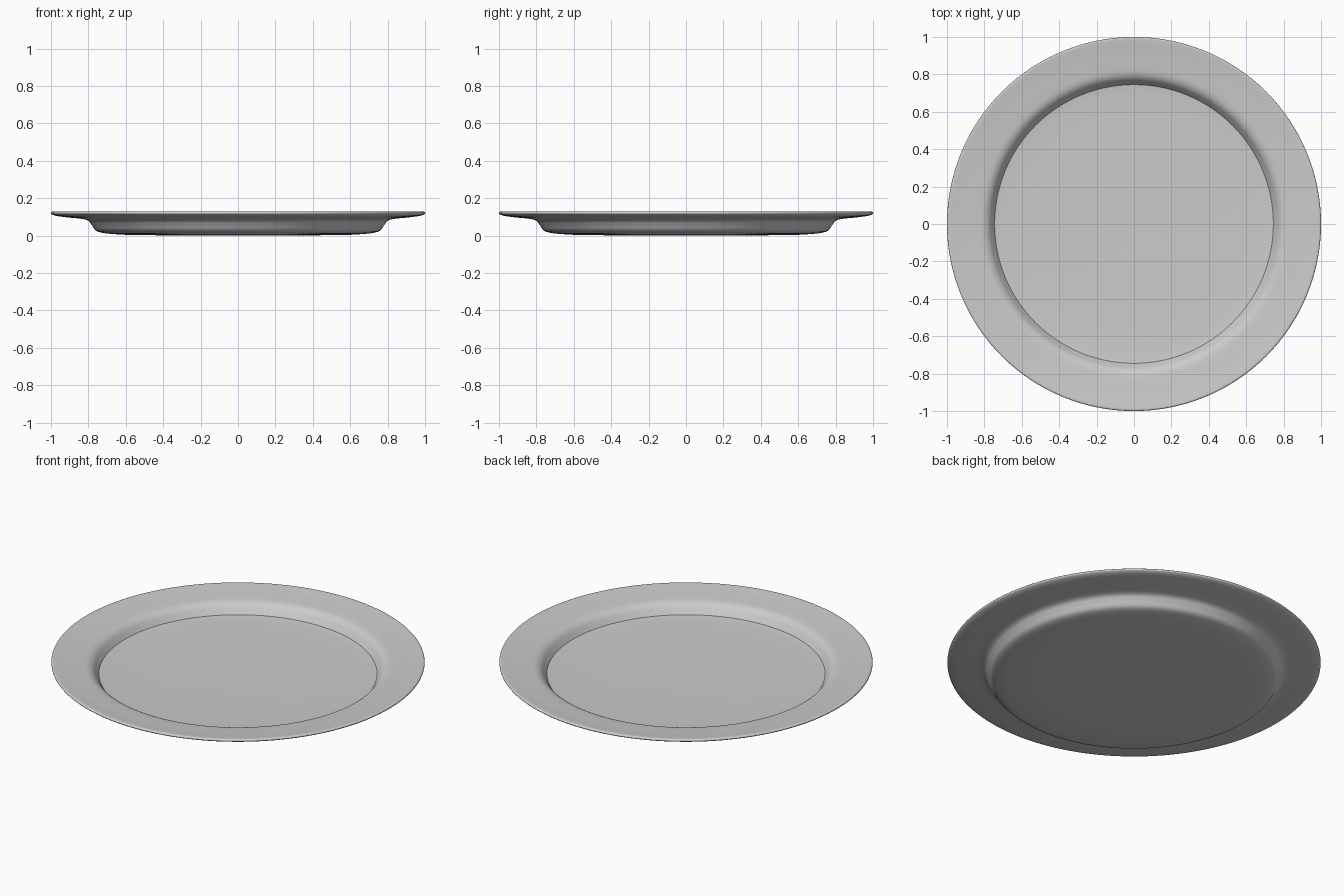
import bpy, math
from mathutils import Vector

if "Cube" in bpy.data.objects:
    bpy.data.objects.remove(bpy.data.objects["Cube"])

SEGMENTS = 128


def smooth_curve(pts, steps=5):
    """Sample a Catmull-Rom curve through the (radius, z) points."""
    p = [Vector(pts[0])] + [Vector(q) for q in pts] + [Vector(pts[-1])]
    out = []
    for i in range(1, len(p) - 2):
        a, b, c, d = p[i - 1:i + 3]
        for s in range(steps):
            t = s / steps
            out.append(0.5 * (2 * b + (c - a) * t + (2 * a - 5 * b + 4 * c - d) * t ** 2
                              + (3 * b - a - 3 * c + d) * t ** 3))
    return out + [p[-1]]


def lathe(name, profile):
    """Spin a profile that starts and ends on the z axis."""
    verts = [(0, 0, profile[0].y)]
    for q in profile[1:-1]:
        for k in range(SEGMENTS):
            a = 2 * math.pi * k / SEGMENTS
            verts.append((q.x * math.cos(a), q.x * math.sin(a), q.y))
    verts.append((0, 0, profile[-1].y))
    rings, last, faces = len(profile) - 2, len(verts) - 1, []
    for k in range(SEGMENTS):
        n = (k + 1) % SEGMENTS
        faces.append((0, 1 + n, 1 + k))
        for r in range(rings - 1):
            a, b = 1 + r * SEGMENTS, 1 + (r + 1) * SEGMENTS
            faces.append((a + k, a + n, b + n, b + k))
        top = 1 + (rings - 1) * SEGMENTS
        faces.append((top + k, top + n, last))
    mesh = bpy.data.meshes.new(name)
    mesh.from_pydata(verts, [], faces)
    obj = bpy.data.objects.new(name, mesh)
    bpy.context.collection.objects.link(obj)
    bpy.context.view_layer.objects.active = obj
    obj.select_set(True)
    bpy.ops.object.shade_smooth_by_angle(angle=math.radians(30))
    return obj


# Underside, rolled lip, rim top and well wall
outer = smooth_curve([(0, 0), (0.3, 0.001), (0.55, 0.003), (0.65, 0.007), (0.72, 0.014),
                      (0.76, 0.027), (0.782, 0.057), (0.802, 0.080), (0.84, 0.090),
                      (0.91, 0.097), (0.97, 0.105), (0.994, 0.113), (1.0, 0.120),
                      (0.996, 0.127), (0.982, 0.128), (0.92, 0.121), (0.85, 0.115),
                      (0.805, 0.109), (0.778, 0.095), (0.76, 0.074), (0.745, 0.053)])
# Inner floor, meeting the wall at a crisp crease
floor = smooth_curve([(0.745, 0.053), (0.69, 0.049), (0.55, 0.045), (0.3, 0.043), (0, 0.042)])

lathe("plate", outer + floor[1:])
